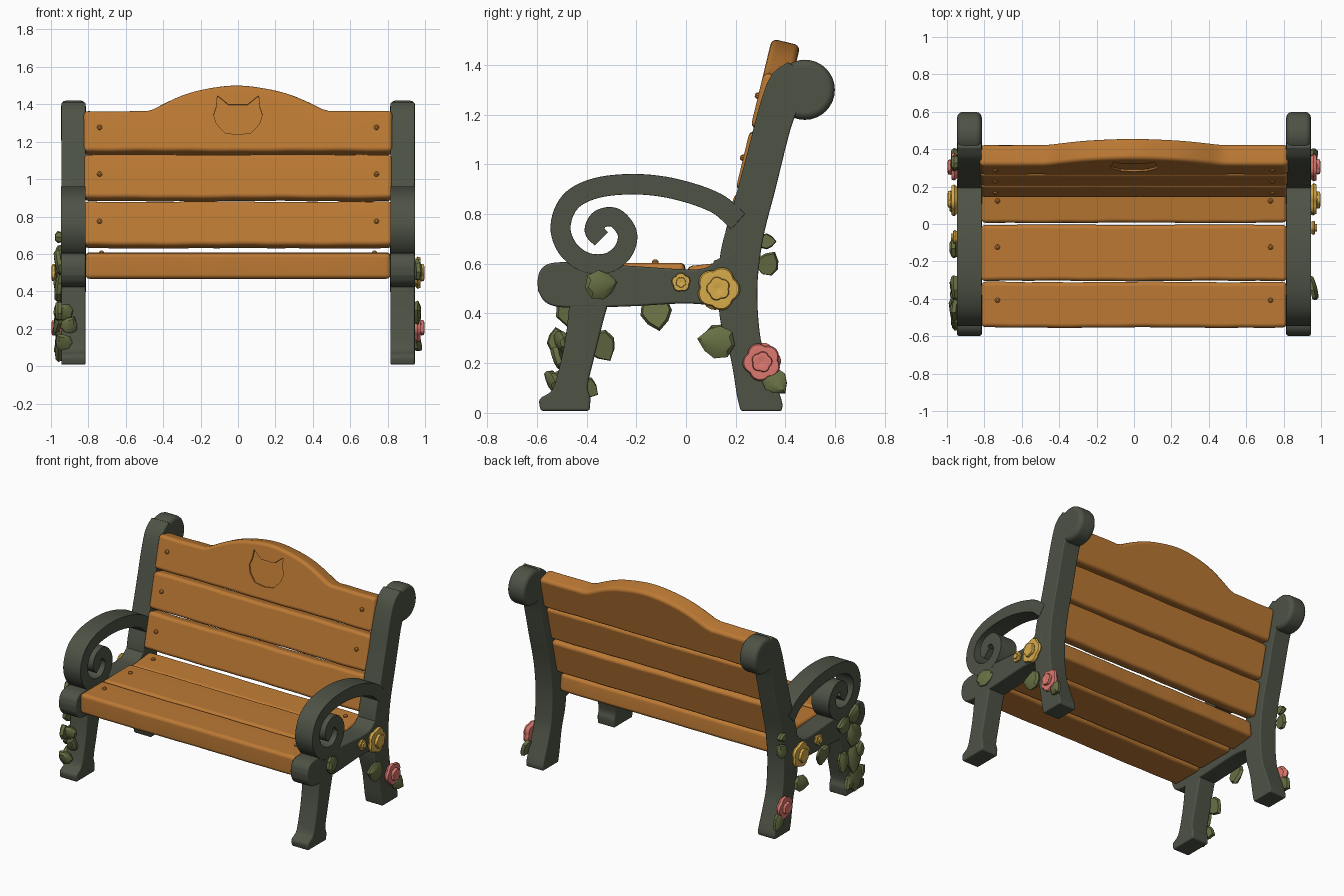
import bpy, bmesh, math, random
from mathutils import Matrix, Vector

random.seed(4)
if "Cube" in bpy.data.objects:
    bpy.data.objects.remove(bpy.data.objects["Cube"])


def material(name, rgb):
    m = bpy.data.materials.new(name)
    m.use_nodes = True
    m.diffuse_color = (*rgb, 1)
    bsdf = m.node_tree.nodes["Principled BSDF"]
    bsdf.inputs["Base Color"].default_value = (*rgb, 1)
    bsdf.inputs["Roughness"].default_value = 0.8
    return m


IRON = material("dark_green_iron", (0.075, 0.085, 0.06))
WOOD = material("warm_wood", (0.5, 0.19, 0.034))
LEAF = material("olive_leaf", (0.135, 0.16, 0.058))
GOLD = material("yellow_petal", (0.68, 0.41, 0.07))
PINK = material("pink_petal", (0.72, 0.19, 0.16))


def loft(name, rings, mat, matrix=Matrix(), bevel=0, mirror=False, cutter=None):
    """Skin matching rings of points, cap both ends, bevel, and bake."""
    bm = bmesh.new()
    loops = [[bm.verts.new(matrix @ Vector(p)) for p in ring] for ring in rings]
    n = len(loops[0])
    for a, b in zip(loops, loops[1:]):
        for i in range(n):
            j = (i + 1) % n
            bm.faces.new((a[i], a[j], b[j], b[i]))
    bm.faces.new(loops[0])
    bm.faces.new(loops[-1])
    bmesh.ops.recalc_face_normals(bm, faces=bm.faces)
    mesh = bpy.data.meshes.new(name)
    bm.to_mesh(mesh)
    bm.free()
    mesh.materials.append(mat)
    ob = bpy.data.objects.new(name, mesh)
    bpy.context.collection.objects.link(ob)
    if bevel:
        b = ob.modifiers.new("round", 'BEVEL')
        b.width, b.segments = bevel, 3
        b.limit_method, b.angle_limit = 'ANGLE', math.radians(42)
    if mirror:
        ob.modifiers.new("both_sides", 'MIRROR')
    if cutter:
        cut = ob.modifiers.new("carve", 'BOOLEAN')
        cut.object, cut.operation, cut.solver = cutter, 'DIFFERENCE', 'EXACT'
    if ob.modifiers:
        graph = bpy.context.evaluated_depsgraph_get()
        baked = bpy.data.meshes.new_from_object(ob.evaluated_get(graph))
        ob.modifiers.clear()
        ob.data = baked
    return ob


def smooth(pts, steps=5):
    """Catmull-Rom curve through a few points."""
    p = [Vector(q) for q in pts]
    p = [2 * p[0] - p[1]] + p + [2 * p[-1] - p[-2]]
    out = []
    for a, b, c, d in zip(p, p[1:], p[2:], p[3:]):
        for k in range(steps):
            t = k / steps
            out.append(0.5 * (2 * b + (c - a) * t + (2 * a - 5 * b + 4 * c - d) * t ** 2
                              + (3 * b - a - 3 * c + d) * t ** 3))
    return out + [p[-2]]


def circle(cy, cz, r, n=32):
    return [(cy + r * math.cos(math.tau * i / n), cz + r * math.sin(math.tau * i / n))
            for i in range(n)]


IN, OUT = 0.815, 0.945


def side_part(name, outline, grow=0.0, bevel=0.025):
    rings = [[(x, y, z) for y, z in outline] for x in (IN - grow, OUT + grow)]
    return loft(name, rings, IRON, bevel=bevel, mirror=True)


# Rear posts with rolled tops
post_front = smooth([(.22, .008), (.205, .07), (.18, .22), (.14, .36), (.13, .5), (.14, .65),
                     (.18, .8), (.24, 1.02), (.3, 1.25), (.345, 1.36), (.41, 1.412)])
post_back = smooth([(.47, 1.37), (.46, 1.25), (.42, 1.14), (.36, .9), (.31, .7), (.287, .5),
                    (.3, .3), (.34, .17), (.385, .05), (.385, .008)])
side_part("rear_posts", post_front + post_back)
side_part("post_scrolls", circle(.478, 1.3, .121), .001, .03)

# Front legs with flared feet
leg_front = smooth([(-.585, .008), (-.588, .055), (-.54, .09), (-.515, .16), (-.485, .3), (-.465, .48)])
leg_back = smooth([(-.3, .48), (-.33, .38), (-.37, .22), (-.395, .11), (-.385, .06), (-.388, .008)])
side_part("front_legs", leg_front + leg_back)

# Seat rails ending in soft rounded knobs
rail_top = smooth([(-.598, .53), (-.585, .575), (-.54, .603), (-.42, .605), (-.2, .59),
                   (.05, .578), (.13, .62), (.2, .66)])
rail_base = smooth([(.22, .38), (.13, .425), (0, .44), (-.2, .43), (-.35, .425), (-.5, .425),
                    (-.565, .445), (-.595, .49)])
side_part("seat_rails", rail_top + rail_base, .001)

# Curled armrests
path = smooth([(.21, .77), (.12, .845), (-.04, .9), (-.2, .92), (-.36, .905), (-.465, .85),
               (-.505, .75), (-.475, .66), (-.4, .605), (-.31, .605), (-.25, .655), (-.237, .725),
               (-.285, .785), (-.345, .78), (-.37, .735), (-.34, .7)], 6)
rings = []
for i, p in enumerate(path):
    t = (path[min(i + 1, len(path) - 1)] - path[max(i - 1, 0)]).normalized()
    w = Vector((-t.y, t.x)) * (.042 - .004 * i / len(path))
    rings.append([(x, q.x, q.y) for x, q in
                  ((IN, p + w), (OUT + .002, p + w), (OUT + .002, p - w), (IN, p - w))])
loft("armrests", rings, IRON, bevel=.024, mirror=True)


def plank(name, y, z, height, thick, tilt, half, arch=0.0, carve=None):
    """Slightly uneven board; local z is its width, local y its depth."""
    matrix = Matrix.Translation((0, y, z)) @ Matrix.Rotation(tilt, 4, 'X')
    n = 44
    xs = [half * (2 * i / n - 1) for i in range(n + 1)]
    wave = [random.uniform(0, 6) for _ in range(4)]

    def wobble(x, k):
        return .0015 * math.sin(7 * x + wave[k]) + .001 * math.sin(23 * x + wave[k + 1])

    edge = [(x, wobble(x, 0)) for x in xs]
    edge += [(x, height + wobble(x, 2) + arch * max(0, 1 - (x / .47) ** 2)) for x in reversed(xs)]
    cutter = None
    if carve:
        cutter = loft("carving_cutter", [[(x, d, v) for x, v in carve] for d in (-.04, .01)],
                      WOOD, matrix)
    loft(name, [[(x, d, v) for x, v in edge] for d in (0, thick)], WOOD, matrix, .024, cutter=cutter)
    if cutter:
        bpy.data.objects.remove(cutter)
    return matrix


def stud(name, matrix, x, v):
    rings = [[(x + a, -h, v + b) for a, b in circle(0, 0, r, 10)]
             for r, h in ((.015, -.01), (.013, .007), (.006, .013))]
    loft(name, rings, WOOD, matrix)


# Carved animal head on the top board
half_head = [(0, .09), (.07, .1), (.115, .15), (.13, .2), (.115, .245), (.11, .305), (.05, .255)]
head = half_head + [(-x, v) for x, v in reversed(half_head[1:])]

# Back boards
LEAN = -math.atan(.24)
for label, z, h, thick, arch, carve in (("lower", .648, .243, .1, 0, None),
                                        ("middle", .9, .243, .1, 0, None),
                                        ("top", 1.15, .225, .118, .14, head)):
    m = plank(label + "_back_board", .14 + .24 * (z - .65), z, h, thick, LEAN, .825, arch, carve)
    for s in (1, -1):
        stud(f"{label}_back_stud_{'left' if s > 0 else 'right'}", m, s * .74, .13)

# Seat boards
for label, y, z, w, thick, tilt in (("front", -.554, .604, .244, .137, -90),
                                    ("middle", -.304, .604, .3, .13, -90),
                                    ("rear", .004, .59, .2, .12, -84)):
    m = plank(label + "_seat_board", y, z, w, thick, math.radians(tilt), .818)
    for s in (1, -1):
        stud(f"{label}_seat_stud_{'left' if s > 0 else 'right'}", m, s * .73, w * .6)


def on_side(s, y, z, spin, tilt=0.0, depth=0.0):
    """Frame on an outer face: local z points outward, spin turns local y upward."""
    return (Matrix.Translation((s * (OUT + depth), y, z)) @ Matrix.Rotation(s * math.pi / 2, 4, 'Y')
            @ Matrix.Rotation(s * math.radians(spin), 4, 'Z') @ Matrix.Rotation(tilt, 4, 'X'))


def leaf(name, matrix, size):
    half = [(.36, -.36), (.46, 0), (.3, .3)]
    edge = [(0, -.5)] + half + [(0, .56)] + [(-a, b) for a, b in reversed(half)]
    rings = [[(a * size * w, b * size * k, h - .1 * size * b * b) for a, b in edge]
             for w, k, h in ((.85, .9, -.012), (1, 1, .008), (.55, .85, .022), (.08, .7, .024))]
    loft(name, rings, LEAF, matrix)


def side_leaf(name, s, y, z, size, spin):
    leaf(name, on_side(s, y, z, spin, random.uniform(-.3, .3), .01), size)


def flower(name, s, y, z, r, mat, spin):
    flat = min(1, r / .06)
    for layer, (k, base) in enumerate(((1, 0), (.55, .02))):
        rings = []
        for w, h in ((.8, -.012), (1, .008), (.93, .022), (.5, .024), (.2, .02)):
            ring = []
            for i in range(30):
                a = math.tau * i / 30
                q = r * k * w * (.92 + .16 * abs(math.cos(2.5 * a)))
                ring.append((q * math.cos(a), q * math.sin(a), h * flat))
            rings.append(ring)
        loft(f"{name}_petals_{layer + 1}", rings, mat,
             on_side(s, y, z, spin + 36 * layer, 0, .008 + base * flat))


# Blossoms and leaves on both outer faces
for s, side in ((1, "left"), (-1, "right")):
    flower(side + "_yellow_flower", s, .13, .5, .082, GOLD, 15)
    flower(side + "_yellow_bud", s, -.02 if s > 0 else -.07, .525, .036, GOLD, 40)
    flower(side + "_pink_flower", s, .305, .205, .072, PINK, 60)
    side_leaf(side + "_foot_leaf", s, .36, .125, .11, -50)
    side_leaf(side + "_rail_leaf", s, -.345, .515, .13, 10)

side_leaf("left_post_leaf", 1, .125, .285, .145, 170)
vine = [(.33, .6, .1, 60), (.325, .69, .07, 0), (-.12, .405, .14, -80), (.12, .3, .12, 200),
        (-.34, .27, .13, -60), (-.515, .29, .1, 100), (-.45, .42, .16, 70), (-.45, .25, .17, -70),
        (-.47, .11, .16, -80), (-.4, .1, .1, -30), (-.46, .55, .13, 100)]
for i, (y, z, size, spin) in enumerate(vine):
    side_leaf(f"right_vine_leaf_{i + 1}", -1, y, z, size, spin)

# Sprig climbing the front of the right leg
for i, (x, y, z, spin) in enumerate(((-.9, -.51, .22, -30), (-.935, -.535, .13, 40),
                                     (-.93, -.5, .29, 60))):
    matrix = (Matrix.Translation((x, y, z)) @ Matrix.Rotation(math.pi / 2, 4, 'X')
              @ Matrix.Rotation(math.radians(spin), 4, 'Z') @ Matrix.Rotation(.4, 4, 'X'))
    leaf(f"right_leg_sprig_{i + 1}", matrix, .1)

# Soft shading with crisp edges
for ob in bpy.context.scene.objects:
    ob.select_set(ob.type == 'MESH')
bpy.context.view_layer.objects.active = bpy.data.objects["rear_posts"]
bpy.ops.object.shade_smooth_by_angle(angle=math.radians(32))
for ob in bpy.context.selected_objects:
    if ob.data.materials[0] in (IRON, WOOD):
        ob.modifiers.new("even_normals", 'WEIGHTED_NORMAL').keep_sharp = True
